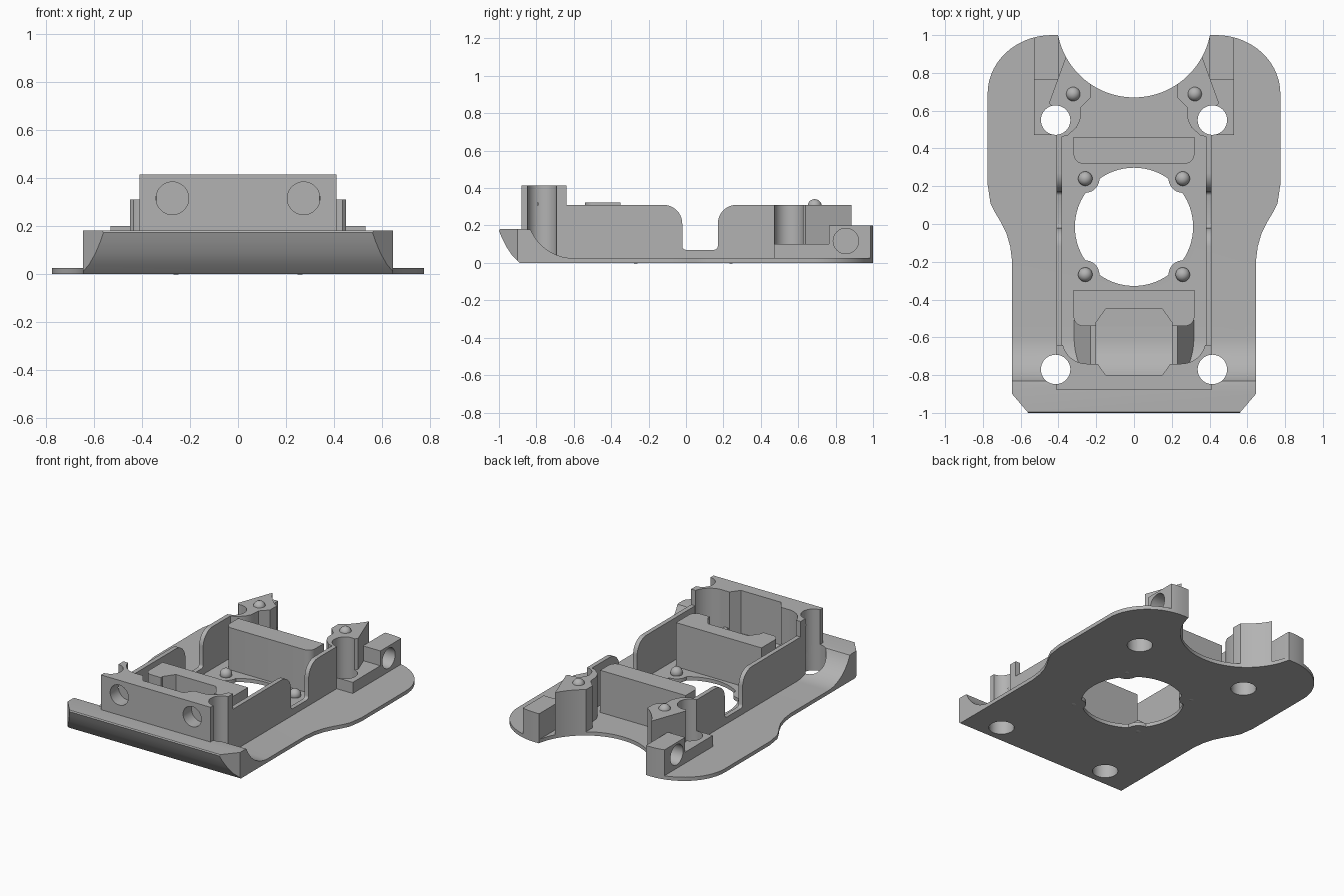
import bpy, bmesh
from math import cos, sin, radians

if "Cube" in bpy.data.objects:
    bpy.data.objects.remove(bpy.data.objects["Cube"], do_unlink=True)

grey = bpy.data.materials.new("plain_grey")
grey.use_nodes = True
GREY = (0.45, 0.45, 0.45, 1)
grey.diffuse_color = GREY
grey.node_tree.nodes["Principled BSDF"].inputs["Base Color"].default_value = GREY

parts, helpers = [], []


def arc(cx, cy, r, a0, a1, n=10, ry=None):
    ry = ry or r
    steps = [radians(a0 + (a1 - a0) * i / n) for i in range(n + 1)]
    return [(cx + r * cos(a), cy + ry * sin(a)) for a in steps]


def circle(cx, cy, r, n=40):
    return arc(cx, cy, r, 0, 360, n)[:-1]


def mirrored(half):
    """Close a right-hand outline with its left-hand mirror image."""
    return half + [(-x, y) for x, y in reversed(half) if abs(x) > 1e-5]


def prism(name, pts, lo, hi, axis="z", cutter=False):
    place = {"x": lambda a, b, h: (h, a, b),
             "y": lambda a, b, h: (a, h, b),
             "z": lambda a, b, h: (a, b, h)}[axis]
    bm = bmesh.new()
    rings = [[bm.verts.new(place(a, b, h)) for a, b in pts] for h in (lo, hi)]
    bm.faces.new(rings[0])
    bm.faces.new(rings[1])
    for i in range(len(pts)):
        j = (i + 1) % len(pts)
        bm.faces.new((rings[0][i], rings[0][j], rings[1][j], rings[1][i]))
    bmesh.ops.recalc_face_normals(bm, faces=bm.faces)
    mesh = bpy.data.meshes.new(name)
    bm.to_mesh(mesh)
    bm.free()
    ob = bpy.data.objects.new(name, mesh)
    bpy.context.collection.objects.link(ob)
    mesh.materials.append(grey)
    ob.hide_render = cutter
    (helpers if cutter else parts).append(ob)
    return ob


def cut(ob, *tools, op="DIFFERENCE"):
    bpy.context.view_layer.objects.active = ob
    for tool in tools:
        mod = ob.modifiers.new("cut", "BOOLEAN")
        mod.operation, mod.solver, mod.object = op, "EXACT", tool
        bpy.ops.object.modifier_apply(modifier=mod.name)


def dome(name, x, y, z):
    bpy.ops.mesh.primitive_uv_sphere_add(segments=24, ring_count=12, radius=0.038,
                                         location=(x, y, z))
    ob = bpy.context.object
    ob.name = name
    ob.data.materials.append(grey)
    parts.append(ob)


# Plan outline, with the round rear bay and the waisted sides
half = arc(0, 1.08, 0.41, -90, -11.3, 24)
half += arc(0.435, 0.69, 0.34, 90, 0, 14, ry=0.31)
half += [(0.775, 0.21), (0.76, 0.11), (0.735, 0.06), (0.705, 0.01),
         (0.675, -0.05), (0.655, -0.12), (0.645, -0.2), (0.645, -0.9), (0.56, -1)]
outline = prism("outline_helper", mirrored(half), -0.5, 1, cutter=True)

# Bolt holes, shared by all parts they pass through
bolts = [prism("bolt_helper", circle(s * 0.415, y, 0.078), -0.2, 1, cutter=True)
         for s in (1, -1) for y in (0.55, -0.77)]

# Base plate sweeping up into the front lip
profile = [(-0.89, 0), (1.1, 0), (1.1, 0.025), (-0.6, 0.025)]
profile += arc(-0.6, 0.275, 0.25, -95, -157, 12)
profile += [(-0.85, 0.18), (-0.995, 0.18), (-1, 0.172), (-0.985, 0.135),
            (-0.96, 0.085), (-0.93, 0.04)]
plate = prism("base_plate", profile, -1, 1, "x")
cut(plate, outline, op="INTERSECT")

# Central opening with four ears, each carrying a locating pin
opening = prism("opening_helper", circle(0, -0.015, 0.313, 72), -0.2, 0.2, cutter=True)
for s in (1, -1):
    for y in (0.24, -0.268):
        ear = prism("ear_helper", circle(s * 0.258, y, 0.075), -0.3, 0.3, cutter=True)
        cut(opening, ear)
        dome("locating_pin", s * 0.258, y, 0.035)
cut(plate, opening, *bolts)

# Hexagonal recess shared by the front block and the front crossbar
recess = prism("recess_helper", mirrored([(0.15, -0.45), (0.2, -0.52), (0.2, -0.73),
                                          (0.15, -0.8)]), 0.026, 1, cutter=True)

# Front block, hollowed behind and bored from the front
block = prism("front_block", mirrored([(0.41, -0.64), (0.41, -0.88)]), 0.01, 0.415)
pocket = prism("pocket_helper",
               mirrored([(0.38, -0.5)] + arc(0.25, -0.61, 0.13, 0, -90, 12)),
               -0.1, 1, cutter=True)
bores = [prism("bore_helper", circle(s * 0.273, 0.315, 0.068), -1, -0.79, "y", cutter=True)
         for s in (1, -1)]
cut(block, pocket, recess, *bolts, *bores)

# Crossbars before and behind the opening
for name, y0, y1, top in (("front_crossbar", -0.54, -0.35, 0.323),
                          ("rear_crossbar", 0.32, 0.46, 0.31)):
    bar = prism(name, mirrored([(0.32, y1)] + arc(0.27, y0 + 0.05, 0.05, 0, -90, 6)),
                0.01, top)
    if name == "front_crossbar":
        cut(bar, recess)

# Side wall profile with its U-shaped gap
wall_profile = [(-0.65, 0.01), (-0.65, 0.31)]
wall_profile += arc(-0.12, 0.21, 0.1, 90, 0) + arc(0, 0.09, 0.02, 180, 270, 4)
wall_profile += arc(0.15, 0.09, 0.02, 270, 360, 4) + arc(0.27, 0.21, 0.1, 180, 90)
wall_profile += [(0.49, 0.31), (0.49, 0.01)]

# Rear boss plan
boss_plan = [(0.41, 0.455), (0.35, 0.47), (0.305, 0.51), (0.285, 0.55), (0.28, 0.62),
             (0.23, 0.67), (0.23, 0.74), (0.29, 0.93), (0.355, 0.9), (0.45, 0.64),
             (0.41, 0.6)]

for s, side in ((1, "left"), (-1, "right")):
    wall = prism(side + "_side_wall", wall_profile, s * 0.38, s * 0.41, "x")
    cut(wall, *bolts)

    boss = prism(side + "_rear_boss", [(s * x, y) for x, y in boss_plan], 0.01, 0.31)
    cut(boss, outline, op="INTERSECT")
    cut(boss, *bolts)
    dome(side + "_boss_pin", s * 0.322, 0.688, 0.303)

    # Stepped rail with a cross bore
    step = [(0.47, 0.01), (0.47, 0.1), (0.765, 0.1), (0.765, 0.2), (1.1, 0.2), (1.1, 0.01)]
    rail = prism(side + "_rear_rail", step, s * 0.4, s * 0.53, "x")
    cut(rail, outline, op="INTERSECT")
    bore = prism("bore_helper", circle(0.855, 0.117, 0.068), s * 0.43, s * 0.7, "x",
                 cutter=True)
    cut(rail, *bolts, bore)

    # Sloped cheek beside the recess
    cheek = [(s * x, z) for x, z in ((0.2, 0.01), (0.2, 0.17), (0.23, 0.17), (0.32, 0.02),
                                     (0.32, 0.01))]
    prism(side + "_cheek", cheek, -0.745, -0.5, "y")

# Remove helpers and smooth the curved faces
for ob in helpers:
    bpy.data.objects.remove(ob, do_unlink=True)
bpy.ops.object.select_all(action="DESELECT")
for ob in parts:
    ob.select_set(True)
bpy.context.view_layer.objects.active = plate
bpy.ops.object.shade_smooth_by_angle(angle=radians(30))
